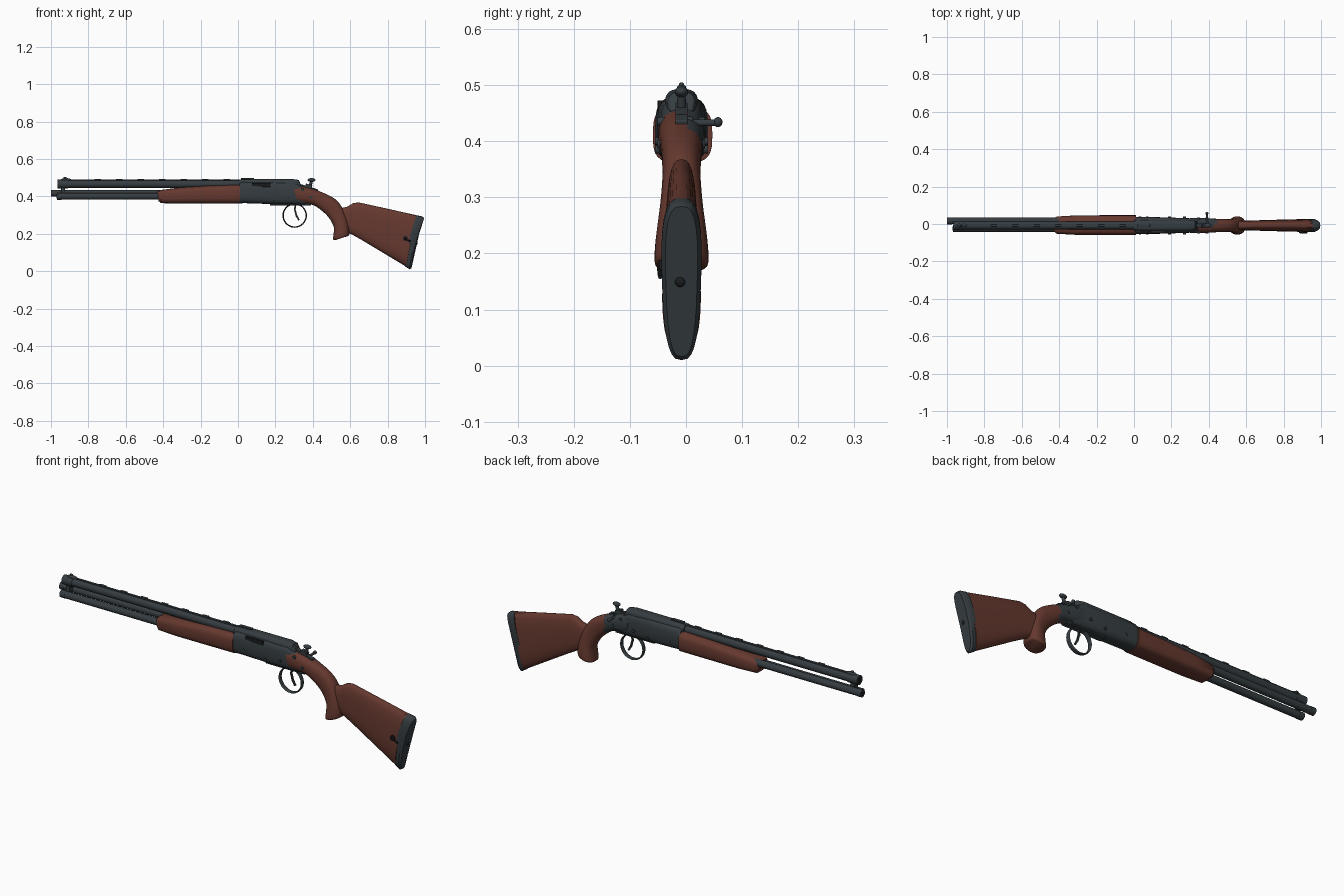
import bpy, bmesh
from math import sin, cos, pi, radians
from mathutils import Vector

if "Cube" in bpy.data.objects:
    bpy.data.objects.remove(bpy.data.objects["Cube"])

MID = -0.008  # centre plane of the body


def material(name, colour):
    m = bpy.data.materials.new(name)
    m.use_nodes = True
    m.diffuse_color = (*colour, 1)
    m.node_tree.nodes["Principled BSDF"].inputs["Base Color"].default_value = (*colour, 1)
    return m


STEEL = material("gunmetal", (0.036, 0.046, 0.052))
WOOD = material("brown wood", (0.13, 0.04, 0.028))
BLACK = material("near black", (0.01, 0.011, 0.012))


def finish(ob, name, mat, angle=35):
    ob.name = name
    ob.data.materials.append(mat)
    bpy.ops.object.select_all(action="DESELECT")
    ob.select_set(True)
    bpy.context.view_layer.objects.active = ob
    bpy.ops.object.shade_smooth_by_angle(angle=radians(angle))
    return ob


def smooth_path(rows, steps):
    """Catmull-Rom interpolation of section rows."""
    out = []
    for i in range(len(rows) - 1):
        a, b, c, d = (rows[min(max(k, 0), len(rows) - 1)] for k in range(i - 1, i + 3))
        for s in range(steps):
            t = s / steps
            out.append([q + 0.5 * t * (r - p + t * (2*p - 5*q + 4*r - u + t * (3*(q - r) + u - p)))
                        for p, q, r, u in zip(a, b, c, d)])
    return out + [rows[-1]]


def loft(name, rows, mat, power=2.5, y=MID, steps=1, sides=28, bow=0.0, taper=0.0):
    """Skin rounded sections; a row is top x, top z, bottom x, bottom z, half width."""
    bm = bmesh.new()
    rings = []
    for xt, zt, xb, zb, w in smooth_path(rows, steps):
        top, low = Vector((xt, y, zt)), Vector((xb, y, zb))
        ring = []
        for k in range(sides):
            a = 2 * pi * k / sides
            u = abs(cos(a)) ** (2 / power) * (1 if cos(a) > 0 else -1)
            v = abs(sin(a)) ** (2 / power) * (1 if sin(a) > 0 else -1)
            p = (top + low) / 2 + (top - low) / 2 * u
            p += Vector((-bow * (1 - u * u), v * w * (1 - taper * u), 0))
            ring.append(bm.verts.new(p))
        rings.append(ring)
    for r, s in zip(rings, rings[1:]):
        for k in range(sides):
            n = (k + 1) % sides
            bm.faces.new((r[k], r[n], s[n], s[k]))
    bm.faces.new(rings[0])
    bm.faces.new(rings[-1])
    bmesh.ops.recalc_face_normals(bm, faces=bm.faces)
    me = bpy.data.meshes.new(name)
    bm.to_mesh(me)
    bm.free()
    ob = bpy.data.objects.new(name, me)
    bpy.context.collection.objects.link(ob)
    return finish(ob, name, mat)


def rod(name, a, b, r, mat=STEEL, r2=None, sides=20):
    a, b = Vector(a), Vector(b)
    bpy.ops.mesh.primitive_cone_add(vertices=sides, radius1=r, radius2=r if r2 is None else r2,
                                    depth=(b - a).length, location=(a + b) / 2,
                                    rotation=(b - a).to_track_quat("Z", "Y").to_euler())
    return finish(bpy.context.object, name, mat)


def box(name, loc, size, mat=STEEL, bevel=0.002, turn=0):
    bpy.ops.mesh.primitive_cube_add(size=1, location=loc, rotation=(0, turn, 0))
    ob = bpy.context.object
    ob.scale = size
    bpy.ops.object.transform_apply(location=False, rotation=False, scale=True)
    if bevel:
        m = ob.modifiers.new("soft_edges", "BEVEL")
        m.width, m.segments = bevel, 2
    return finish(ob, name, mat)


def ball(name, loc, size, mat=STEEL):
    bpy.ops.mesh.primitive_uv_sphere_add(segments=16, ring_count=10, radius=1, location=loc)
    ob = bpy.context.object
    ob.scale = size
    return finish(ob, name, mat)


# Upper barrel, muzzle collar and bore
BZ = 0.466
rod("upper_barrel", (-0.96, MID, BZ), (0.05, MID, BZ), 0.021)
rod("muzzle_collar", (-0.965, MID, BZ), (-0.91, MID, BZ), 0.0235)
rod("upper_bore", (-0.966, MID, BZ), (-0.96, MID, BZ), 0.015, BLACK)

# Two lower tubes, the left one reaching further forward
for side, y, z, x in (("left", 0.017, 0.417, -0.985), ("right", -0.024, 0.400, -0.955)):
    rod(side + "_tube", (x, y, z), (0.03, y, z), 0.0175)
    rod(side + "_tube_cap", (x - 0.014, y, z), (x + 0.012, y, z), 0.0185)
    rod(side + "_tube_bore", (x - 0.015, y, z), (x - 0.01, y, z), 0.011, BLACK)
box("muzzle_clamp", (-0.935, MID, 0.435), (0.022, 0.03, 0.045))

# Top rib with raised pads, and front sight
box("top_rib", (-0.43, MID, 0.486), (0.96, 0.012, 0.008), bevel=0.001)
for i in range(7):
    box("rib_pad_%d" % (i + 1), (-0.75 + i * 0.115, MID, 0.49), (0.035, 0.014, 0.008), bevel=0.001)
ball("front_sight_base", (-0.92, MID, 0.489), (0.028, 0.011, 0.009))
ball("front_sight_bead", (-0.925, MID, 0.499), (0.009, 0.005, 0.006))

# Wooden fore-end
loft("fore_end", [(-0.43, 0.425, -0.425, 0.375, 0.035), (-0.415, 0.434, -0.412, 0.364, 0.046),
                  (-0.31, 0.448, -0.31, 0.361, 0.052), (-0.15, 0.458, -0.15, 0.361, 0.053),
                  (0.01, 0.463, 0.01, 0.361, 0.053)], WOOD, power=3.2, y=-0.006)

# Receiver: body, rounded cover, ejection port and bolt
loft("receiver", [(0.008, 0.475, 0.008, 0.362, 0.046), (0.03, 0.48, 0.03, 0.364, 0.047),
                  (0.18, 0.48, 0.18, 0.359, 0.043), (0.30, 0.478, 0.33, 0.356, 0.038),
                  (0.35, 0.45, 0.36, 0.356, 0.033)], STEEL, power=3.2)
loft("receiver_cover", [(0.00, 0.488, 0.00, 0.43, 0.028), (0.04, 0.492, 0.04, 0.43, 0.03),
                        (0.29, 0.493, 0.29, 0.43, 0.03), (0.325, 0.488, 0.325, 0.43, 0.025),
                        (0.335, 0.465, 0.35, 0.43, 0.02)], STEEL, power=3)
box("ejection_port", (0.125, -0.0465, 0.462), (0.10, 0.008, 0.022), BLACK, 0.001)
rod("bolt", (0.085, -0.040, 0.462), (0.16, -0.040, 0.462), 0.010)
box("rear_sight", (0.05, MID, 0.495), (0.07, 0.016, 0.008))
for i, (x, z) in enumerate(((0.07, 0.40), (0.19, 0.385), (0.27, 0.40))):
    rod("receiver_pin_%d" % (i + 1), (x, MID - 0.047, z), (x, MID + 0.047, z), 0.007, sides=12)
box("trigger_plate", (0.28, MID, 0.358), (0.22, 0.034, 0.012))

# Wrist and pistol grip: the left side of the wrist is steel
grip = loft("wrist_and_grip", [
    (0.29, 0.468, 0.32, 0.361, 0.041), (0.36, 0.45, 0.36, 0.360, 0.041),
    (0.43, 0.430, 0.41, 0.350, 0.037), (0.52, 0.385, 0.476, 0.298, 0.034),
    (0.565, 0.325, 0.511, 0.240, 0.038), (0.592, 0.25, 0.511, 0.20, 0.046),
    (0.596, 0.20, 0.508, 0.172, 0.048), (0.585, 0.187, 0.518, 0.166, 0.042)],
    WOOD, steps=5, power=2.4)
grip.data.materials.append(STEEL)
for f in grip.data.polygons:
    if f.center.x < 0.44 and f.center.y > MID + 0.012:
        f.material_index = 1
box("wrist_tang", (0.37, MID, 0.449), (0.12, 0.022, 0.012), turn=radians(17))
for i, (x, z) in enumerate(((0.345, 0.435), (0.39, 0.395))):
    rod("wrist_screw_%d" % (i + 1), (x, MID - 0.043, z), (x, MID + 0.042, z), 0.008, sides=12)

# Butt stock, narrow along the comb and fuller below
loft("butt_stock", [(0.54, 0.335, 0.54, 0.23, 0.026), (0.585, 0.345, 0.57, 0.212, 0.026),
                    (0.615, 0.364, 0.61, 0.196, 0.026), (0.645, 0.368, 0.66, 0.168, 0.027),
                    (0.80, 0.334, 0.79, 0.090, 0.031), (0.965, 0.297, 0.90, 0.024, 0.034)],
     WOOD, power=2.7, bow=0.008, taper=0.1)
# Butt pad with a concave rear
loft("butt_pad", [(0.955, 0.299, 0.893, 0.026, 0.0345), (0.985, 0.293, 0.918, 0.010, 0.035),
                  (0.996, 0.284, 0.928, 0.016, 0.028)],
     STEEL, power=2.9, bow=0.010, taper=-0.13)
ball("butt_pad_stud", (0.952, MID - 0.002, 0.15), (0.008, 0.01, 0.01), BLACK)

# Sling stud on the right of the stock
rod("sling_stud", (0.895, -0.03, 0.175), (0.895, -0.048, 0.175), 0.013, BLACK, sides=12)
rod("sling_loop", (0.89, -0.048, 0.175), (0.925, -0.046, 0.158), 0.004, BLACK, sides=8)

# Trigger guard and trigger
bpy.ops.mesh.primitive_torus_add(major_segments=40, minor_segments=8, major_radius=0.059,
                                 minor_radius=0.0035, location=(0.303, MID, 0.298),
                                 rotation=(pi / 2, 0, 0))
guard = bpy.context.object
guard.scale = (1.05, 1.05, 3.5)
finish(guard, "trigger_guard", STEEL)
for i, (x, z, turn) in enumerate(((0.305, 0.34, 0.15), (0.309, 0.31, -0.25), (0.318, 0.288, -0.5))):
    box("trigger_part_%d" % (i + 1), (x, MID, z), (0.009, 0.010, 0.034), turn=turn)

# Hammer with thumb spur and side lever
rod("hammer_post", (0.375, MID, 0.43), (0.395, MID, 0.485), 0.010, r2=0.007)
box("hammer_body", (0.375, MID, 0.445), (0.035, 0.022, 0.04), turn=0.3)
ball("hammer_spur", (0.393, MID, 0.488), (0.021, 0.012, 0.010))
rod("side_lever", (0.39, MID, 0.433), (0.39, 0.056, 0.433), 0.006)
rod("side_lever_collar", (0.39, 0.0, 0.433), (0.39, 0.012, 0.433), 0.011)
ball("side_lever_knob", (0.39, 0.057, 0.434), (0.009, 0.008, 0.009))
